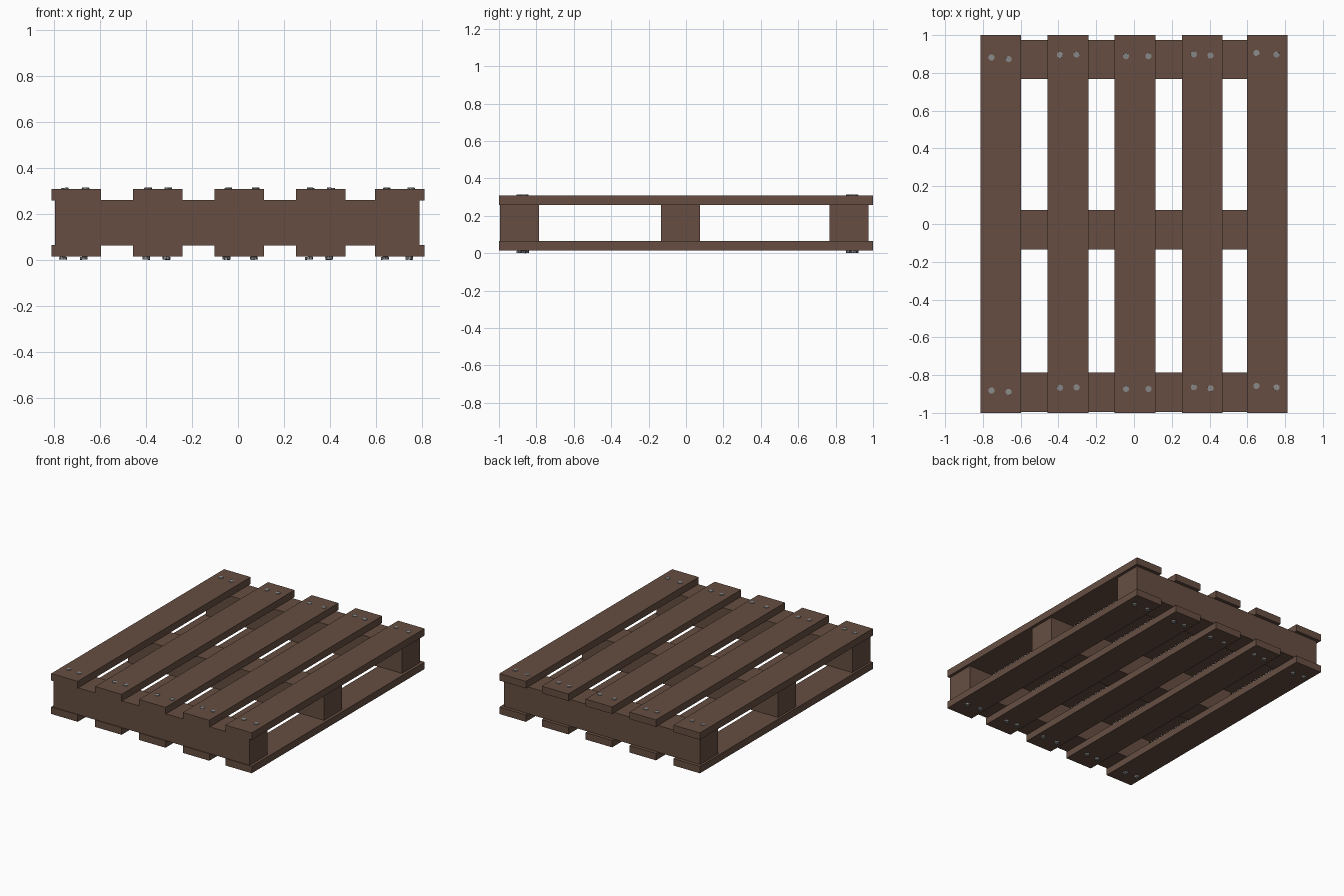
import bpy, bmesh, random
from mathutils import Matrix, Vector, Euler

if "Cube" in bpy.data.objects:
    bpy.data.objects.remove(bpy.data.objects["Cube"])

random.seed(4)


def material(name, rgb):
    m = bpy.data.materials.new(name)
    m.diffuse_color = (*rgb, 1)
    m.use_nodes = True
    m.node_tree.nodes["Principled BSDF"].inputs["Base Color"].default_value = m.diffuse_color
    return m


WOOD = material("brown wood", (0.132, 0.076, 0.053))
STEEL = material("grey steel", (0.25, 0.25, 0.25))


def finish(bm, name, mat):
    me = bpy.data.meshes.new(name)
    bm.to_mesh(me)
    bm.free()
    me.materials.append(mat)
    ob = bpy.data.objects.new(name, me)
    bpy.context.collection.objects.link(ob)
    return ob


def box(name, x0, x1, y0, y1, z0, z1):
    bm = bmesh.new()
    centre = Vector(((x0 + x1) / 2, (y0 + y1) / 2, (z0 + z1) / 2))
    size = Matrix.Diagonal((x1 - x0, y1 - y0, z1 - z0, 1))
    bmesh.ops.create_cube(bm, size=1, matrix=Matrix.Translation(centre) @ size)
    return finish(bm, name, WOOD)


# Deck boards, top and bottom
for i, x in enumerate((-0.813, -0.457, -0.102, 0.253, 0.597)):
    box(f"top_board_{i + 1}", x, x + 0.215, -1, 1, 0.259, 0.310)
    box(f"bottom_board_{i + 1}", x, x + 0.215, -1, 1, 0.014, 0.065)

# Cross beams between the decks
for name, y in (("front", -0.994), ("middle", -0.134), ("back", 0.767)):
    box(f"{name}_beam", -0.797, 0.791, y, y + 0.208, 0.063, 0.260)

# Nail heads: a pair at each board end, slightly tilted
NAILS = ((-0.754, 0.881), (-0.664, 0.873), (-0.392, 0.895), (-0.304, 0.897),
         (-0.042, 0.889), (0.077, 0.889), (0.317, 0.898), (0.405, 0.892),
         (0.648, 0.905), (0.754, 0.897))


def nails(name, z, dx, drop):
    bm = bmesh.new()
    for x, y in NAILS:
        for dy in (0, -1.762):
            tilt = Euler((random.uniform(-.08, .08), random.uniform(-.08, .08),
                          random.uniform(0, 1))).to_matrix().to_4x4()
            bmesh.ops.create_cone(
                bm, cap_ends=True, segments=8, radius1=0.017, radius2=0.017, depth=0.012,
                matrix=Matrix.Translation((x + dx, y + dy, z)) @ tilt)
    # keep the lowest heads on the ground
    if drop:
        low = min(v.co.z for v in bm.verts)
        bmesh.ops.translate(bm, verts=bm.verts, vec=(0, 0, -low))
    return finish(bm, name, STEEL)


nails("top_nails", 0.308, 0, False)
nails("bottom_nails", 0.012, -0.008, True)
